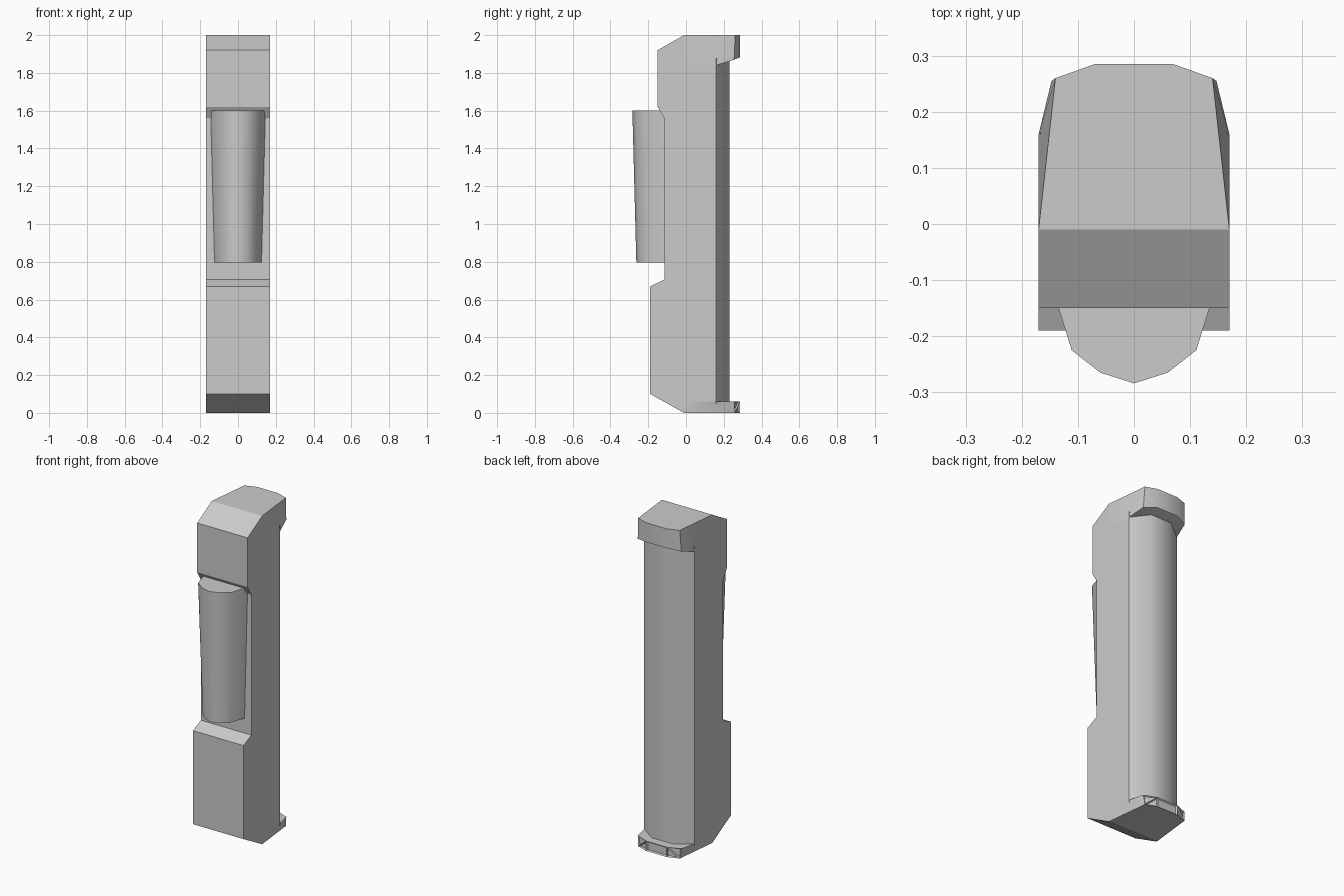
import bpy, bmesh
from math import radians

if "Cube" in bpy.data.objects:
    bpy.data.objects.remove(bpy.data.objects["Cube"])


def finish(name, bm, smooth=True):
    bmesh.ops.recalc_face_normals(bm, faces=bm.faces[:])
    mesh = bpy.data.meshes.new(name)
    bm.to_mesh(mesh)
    bm.free()
    obj = bpy.data.objects.new(name, mesh)
    bpy.context.collection.objects.link(obj)
    if smooth:
        bpy.ops.object.select_all(action='DESELECT')
        obj.select_set(True)
        bpy.context.view_layer.objects.active = obj
        bpy.ops.object.shade_smooth_by_angle(angle=radians(40))
    return obj


def loft(name, ring_a, ring_b, smooth=True):
    """Closed solid between two matching rings of points."""
    bm = bmesh.new()
    a = [bm.verts.new(p) for p in ring_a]
    b = [bm.verts.new(p) for p in ring_b]
    bm.faces.new(a)
    bm.faces.new(b)
    for i in range(len(a)):
        j = (i + 1) % len(a)
        bm.faces.new((a[i], a[j], b[j], b[i]))
    return finish(name, bm, smooth)


def cap(name, half_points, panels=False):
    """Convex end cap mirrored across x, with optional recessed back panels."""
    bm = bmesh.new()
    for x, y, z in half_points:
        for s in (1, -1):
            bm.verts.new((s * x, y, z))
    bmesh.ops.convex_hull(bm, input=bm.verts[:])
    bmesh.ops.dissolve_limit(bm, angle_limit=radians(2),
                             verts=bm.verts[:], edges=bm.edges[:])
    bmesh.ops.recalc_face_normals(bm, faces=bm.faces[:])
    if panels:
        back = [f for f in bm.faces if f.normal.y > 0.8 and abs(f.normal.z) < 0.4]
        bmesh.ops.inset_individual(bm, faces=back, thickness=0.009, depth=-0.008)
    return finish(name, bm)


# Pillar body: side profile (y, z) extruded across x
W = 0.17
profile = [(-0.01, 0), (-0.19, 0.10), (-0.19, 0.67), (-0.115, 0.705),
           (-0.115, 1.56), (-0.15, 1.62), (-0.15, 1.92), (-0.01, 2.0),
           (-0.01, 1.84), (0.16, 1.84), (0.16, 0.06), (-0.01, 0.06)]
loft("pillar_body", [(-W, y, z) for y, z in profile],
     [(W, y, z) for y, z in profile], smooth=False)

# Rounded column down the back
column = [(W, 0.16), (0.07, 0.23), (-0.07, 0.23), (-W, 0.16)]
loft("back_column", [(x, y, 0.05) for x, y in column],
     [(x, y, 1.875) for x, y in column])

# Overhanging cap at the top, tapering towards the back
cap("top_cap", [(W, -0.01, 2.0), (0.14, 0.26, 2.0), (0.07, 0.285, 2.0),
                (W, -0.01, 1.84), (W, 0.16, 1.84),
                (0.147, 0.255, 1.87), (0.07, 0.285, 1.882)])

# Thin foot at the bottom
cap("bottom_cap", [(W, -0.01, 0), (0.14, 0.26, 0), (0.07, 0.285, 0),
                   (W, -0.01, 0.06), (W, 0.16, 0.06),
                   (0.147, 0.255, 0.06), (0.07, 0.285, 0.06)], panels=True)

# Tapered half-round lamp housing in the front recess
def half_round(points, z):
    right = [(x, y, z) for x, y in points]
    return right + [(-x, y, z) for x, y, z in reversed(right) if x > 0]

loft("front_lamp",
     half_round([(0.126, -0.11), (0.092, -0.208), (0.05, -0.246), (0, -0.263)], 0.795),
     half_round([(0.147, -0.11), (0.111, -0.225), (0.06, -0.265), (0, -0.284)], 1.6))
